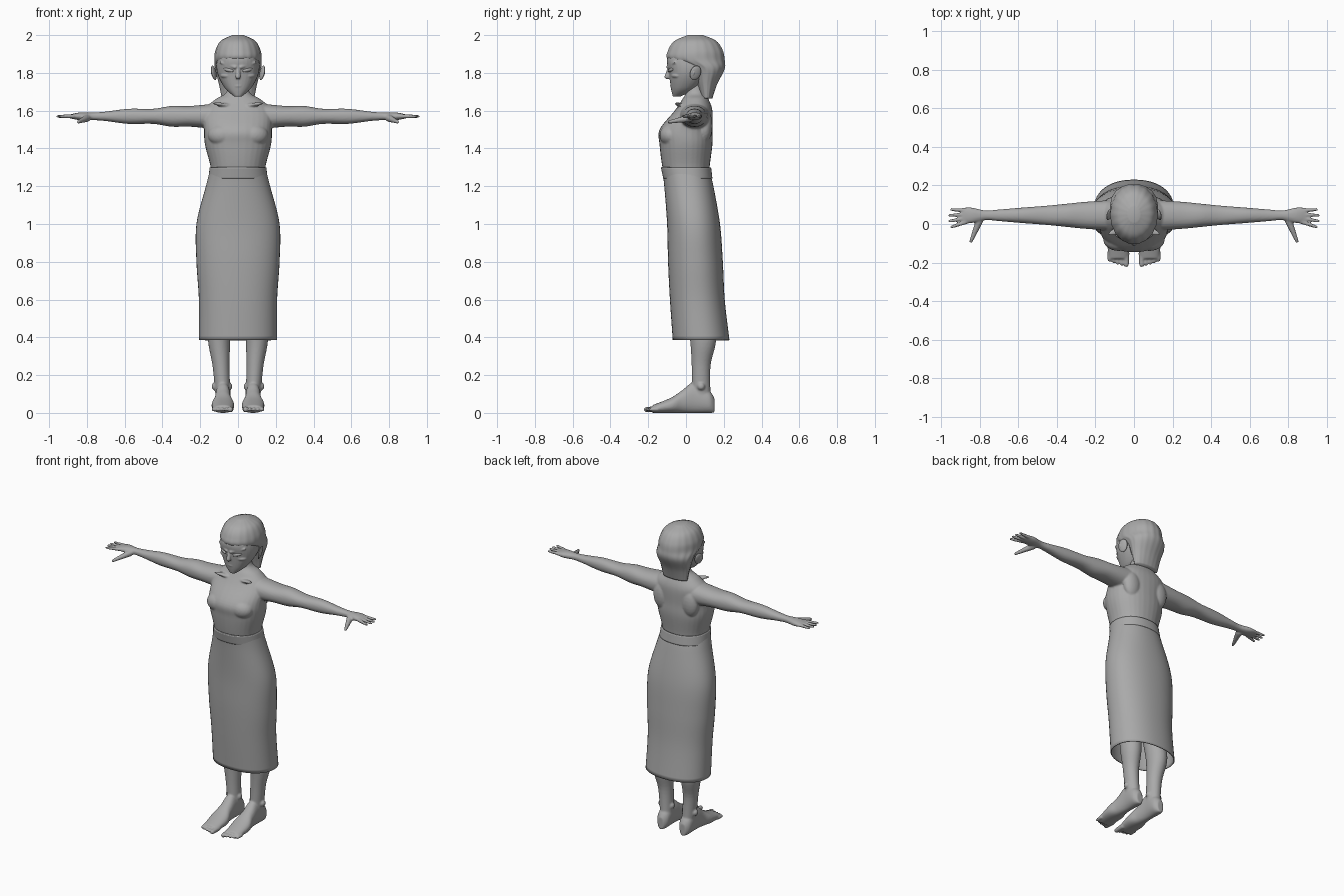
import bpy, bmesh
from math import cos, sin, pi, copysign, radians
from mathutils import Vector, Matrix, Euler

cube = bpy.data.objects.get("Cube")
if cube:
    bpy.data.objects.remove(cube)

grey = bpy.data.materials.new("plain_grey")
grey.use_nodes = True
grey.diffuse_color = (.4, .4, .4, 1)
grey.node_tree.nodes["Principled BSDF"].inputs["Base Color"].default_value = grey.diffuse_color


def spline(rows, steps=6):
    """Smooth curve that passes through every row of numbers."""
    rows = [Vector(row) for row in rows]
    padded = [rows[0]] + rows + [rows[-1]]
    result = []
    for before, start, end, after in zip(padded, padded[1:], padded[2:], padded[3:]):
        pull_start, pull_end = (end - before) / 2, (after - start) / 2
        for step in range(steps):
            t = step / steps
            bend = end - start
            result.append(start + t * pull_start
                          + t * t * (3 * bend - 2 * pull_start - pull_end)
                          + t * t * t * (pull_start + pull_end - 2 * bend))
    return result + [rows[-1]]


def loft(bm, axis, rows, sides=32, power=2.2, caps=True, ridge=0):
    """Skin along an axis; row = position, two centres, two half widths."""
    order = {"x": "xyz", "y": "yxz", "z": "zxy"}[axis]
    loops = []
    for along, centre_a, centre_b, half_a, half_b in spline(rows):
        loop = []
        for i in range(sides):
            angle = 2 * pi * i / sides
            swell = 1 + ridge * cos(sides * angle / 4)
            a, b = (copysign(abs(f) ** (2 / power), f) * swell for f in (cos(angle), sin(angle)))
            point = Vector()
            for letter, value in zip(order, (along, centre_a + a * half_a, centre_b + b * half_b)):
                setattr(point, letter, value)
            loop.append(bm.verts.new(point))
        loops.append(loop)
    for low, high in zip(loops, loops[1:]):
        for i in range(sides):
            bm.faces.new((low[i - 1], low[i], high[i], high[i - 1]))
    if caps:
        bm.faces.new(loops[0])
        bm.faces.new(loops[-1])


def blob(bm, centre, size, turn=(0, 0, 0)):
    """Turned ellipsoid."""
    place = Matrix.LocRotScale(Vector(centre), Euler([radians(t) for t in turn]), Vector(size))
    bmesh.ops.create_icosphere(bm, subdivisions=3, radius=1, matrix=place)


def limb(bm, start, end, thick, thin):
    """Tapered rod with rounded ends."""
    start, end = Vector(start), Vector(end)
    span = end - start
    place = Matrix.LocRotScale((start + end) / 2, span.to_track_quat('Z', 'Y'), None)
    bmesh.ops.create_cone(bm, cap_ends=True, segments=16, radius1=thick, radius2=thin,
                          depth=span.length, matrix=place)
    blob(bm, start, [thick] * 3)
    blob(bm, end, [thin] * 3)


def finish(name, bm, mirror=False, voxel=0, thickness=0):
    bmesh.ops.recalc_face_normals(bm, faces=bm.faces)
    mesh = bpy.data.meshes.new(name)
    bm.to_mesh(mesh)
    bm.free()
    mesh.materials.append(grey)
    mesh.shade_smooth()
    part = bpy.data.objects.new(name, mesh)
    bpy.context.collection.objects.link(part)
    if mirror:
        part.modifiers.new("mirror", 'MIRROR').use_mirror_merge = False
    if voxel:
        blend = part.modifiers.new("blend", 'REMESH')
        blend.mode = 'VOXEL'
        blend.voxel_size = voxel
        blend.use_smooth_shade = True
        part.modifiers.new("soften", 'SMOOTH').iterations = 4
    if thickness:
        cloth = part.modifiers.new("cloth", 'SOLIDIFY')
        cloth.thickness = thickness
        cloth.offset = -1


# Torso and neck, with chest, shoulder blades and collar bones
bm = bmesh.new()
loft(bm, "z", [(1.2, 0, .01, .14, .11), (1.3, 0, 0, .145, .125), (1.42, 0, 0, .175, .14),
               (1.5, 0, 0, .18, .14), (1.6, 0, .04, .18, .1), (1.66, 0, .05, .12, .07),
               (1.7, 0, .05, .06, .05), (1.8, 0, .05, .05, .04)])
blob(bm, (.08, -.08, 1.47), (.08, .06, .06))
blob(bm, (.1, .1, 1.52), (.06, .04, .09))
blob(bm, (.07, -.03, 1.63), (.07, .02, .01), (0, -8, -20))

# Arms: shoulder, upper arm, forearm, wrist and palm
arm = [(.1, .08, .07), (.25, .07, .055), (.35, .06, .055), (.45, .05, .04), (.58, .04, .04),
       (.7, .03, .025), (.77, .025, .02), (.84, .04, .02), (.89, .04, .01)]
loft(bm, "x", [(x, .045, 1.57, depth, height) for x, depth, height in arm])

# Four fanned fingers and a thumb
for finger in (-1.5, -.5, .5, 1.5):
    reach = .96 - .01 * abs(finger)
    limb(bm, (.87, .04 + .02 * finger, 1.57), (reach, .03 + .03 * finger, 1.57), .011, .008)
limb(bm, (.8, .02, 1.56), (.845, -.09, 1.54), .02, .009)
finish("upper_body", bm, mirror=True, voxel=.0055)

# Legs
bm = bmesh.new()
loft(bm, "z", [(1.1, .08, .01, .07, .09), (.6, .09, .06, .06, .07), (.4, .1, .09, .06, .07),
               (.25, .09, .08, .045, .05), (.1, .08, .08, .04, .05)], power=2)

# Feet rest on the ground, so their height sets their centre
foot = [(.15, .02, .04), (.12, .04, .06), (.04, .04, .08), (-.02, .045, .06),
        (-.08, .06, .04), (-.18, .05, .02)]
loft(bm, "y", [(y, .08, height, width, height) for y, width, height in foot])

# Ankle bones and toes
for side in (-1, 1):
    blob(bm, (.085 + side * .04, .08, .14), (.015, .02, .02))
for toe in range(5):
    x = .04 + toe * .022
    size = .012 if toe else .017
    limb(bm, (x, -.15, .02), (x, -.21 + .003 * toe ** 1.5, .018), size, size * .8)
finish("legs_and_feet", bm, mirror=True, voxel=.0055)

# Wrapped skirt, open at the hem, and its waistband
bm = bmesh.new()
loft(bm, "z", [(.385, 0, .08, .207, .15), (.6, 0, .06, .207, .145), (.8, 0, .05, .22, .145),
               (1, 0, .04, .22, .14), (1.2, 0, .015, .17, .13), (1.28, 0, 0, .15, .125)],
     sides=48, caps=False)
finish("skirt", bm, thickness=.006)
bm = bmesh.new()
loft(bm, "z", [(1.24, 0, .01, .157, .13), (1.3, 0, 0, .15, .133)], sides=48, caps=False)
finish("waistband", bm, thickness=.008)

# Face with pointed chin, nose, scowling brows, cheekbones and lips
bm = bmesh.new()
loft(bm, "z", [(1.675, 0, -.05, .02, .02), (1.72, 0, -.01, .07, .07), (1.8, 0, .02, .11, .11),
               (1.88, 0, .03, .11, .13), (1.96, 0, .04, .08, .09)])
limb(bm, (0, -.085, 1.83), (0, -.1, 1.78), .01, .014)
limb(bm, (.015, -.095, 1.83), (.09, -.06, 1.855), .01, .007)
blob(bm, (.06, -.05, 1.785), (.035, .025, .015), (0, 0, 30))
blob(bm, (0, -.07, 1.73), (.025, .015, .006))
finish("face", bm, mirror=True, voxel=.004)

# Narrow slanted eyes
bm = bmesh.new()
blob(bm, (.05, -.08, 1.815), (.03, .01, .01), (0, -12, 28))
finish("eyes", bm, mirror=True)

# Ears with an inner fold
bm = bmesh.new()
blob(bm, (.128, .05, 1.8), (.01, .03, .04), (-14, 14, 20))
blob(bm, (.133, .04, 1.8), (.01, .01, .02), (-14, 14, 20))
finish("ears", bm, mirror=True)

# Combed-back hair falling to the nape
bm = bmesh.new()
loft(bm, "z", [(1.665, 0, .11, .085, .03), (1.74, 0, .11, .1, .055), (1.82, 0, .11, .12, .095),
               (1.87, 0, .055, .124, .15), (1.92, 0, .05, .118, .145), (1.97, 0, .05, .09, .11),
               (2, 0, .05, .03, .04)], sides=72, power=2, ridge=.01)
finish("hair", bm)
